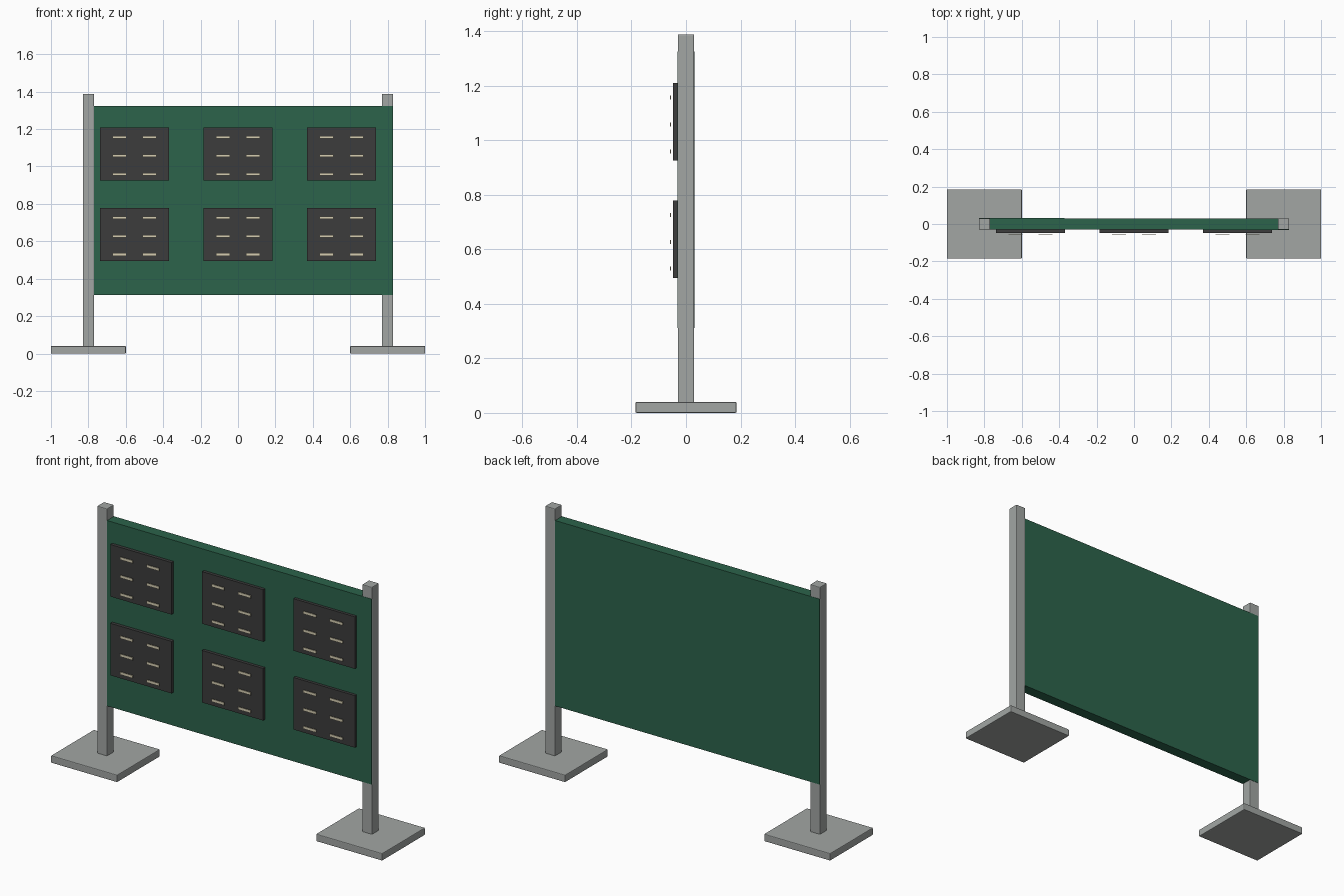
import bpy

cube = bpy.data.objects.get("Cube")
if cube:
    bpy.data.objects.remove(cube, do_unlink=True)


def material(name, rgb):
    mat = bpy.data.materials.new(name)
    mat.use_nodes = True
    mat.diffuse_color = (*rgb, 1)
    mat.node_tree.nodes["Principled BSDF"].inputs["Base Color"].default_value = (*rgb, 1)
    return mat


grey = material("grey metal", (0.36, 0.38, 0.37))
green = material("board green", (0.025, 0.125, 0.07))
charcoal = material("charcoal", (0.045, 0.045, 0.045))
cream = material("cream", (0.68, 0.62, 0.45))


def box(name, center, size, mat, bevel=0):
    bpy.ops.mesh.primitive_cube_add(size=1, location=center)
    obj = bpy.context.object
    obj.name = name
    obj.scale = size
    bpy.ops.object.transform_apply(location=False, rotation=False, scale=True)
    obj.data.materials.append(mat)
    if bevel:
        mod = obj.modifiers.new("soft edges", "BEVEL")
        mod.width = bevel
        mod.segments = 2
    return obj


# Posts on flat feet
for side, x in (("left", 0.8), ("right", -0.8)):
    box(side + "_foot", (x, 0, 0.02), (0.4, 0.37, 0.04), grey, 0.004)
    box(side + "_post", (x, 0, 0.704), (0.06, 0.06, 1.368), grey, 0.004)

# Board, turned a hair so it overlaps one post face on each side
board = box("board", (0, 0, 0.818), (1.656, 0.06, 1.012), green)
board.rotation_euler.z = -0.002

# Dark panels, each with two columns of cream strips
for row, z in (("upper", 1.067), ("lower", 0.637)):
    for column, x in (("right", -0.553), ("middle", 0), ("left", 0.553)):
        name = f"{row}_{column}"
        box(name + "_panel", (x, -0.038, z), (0.37, 0.018, 0.284), charcoal)
        for dx in (-0.08, 0.08):
            for dz in (0.089, -0.01, -0.108):
                box(name + "_strip", (x + dx, -0.057, z + dz),
                    (0.076, 0.004, 0.015), cream)
